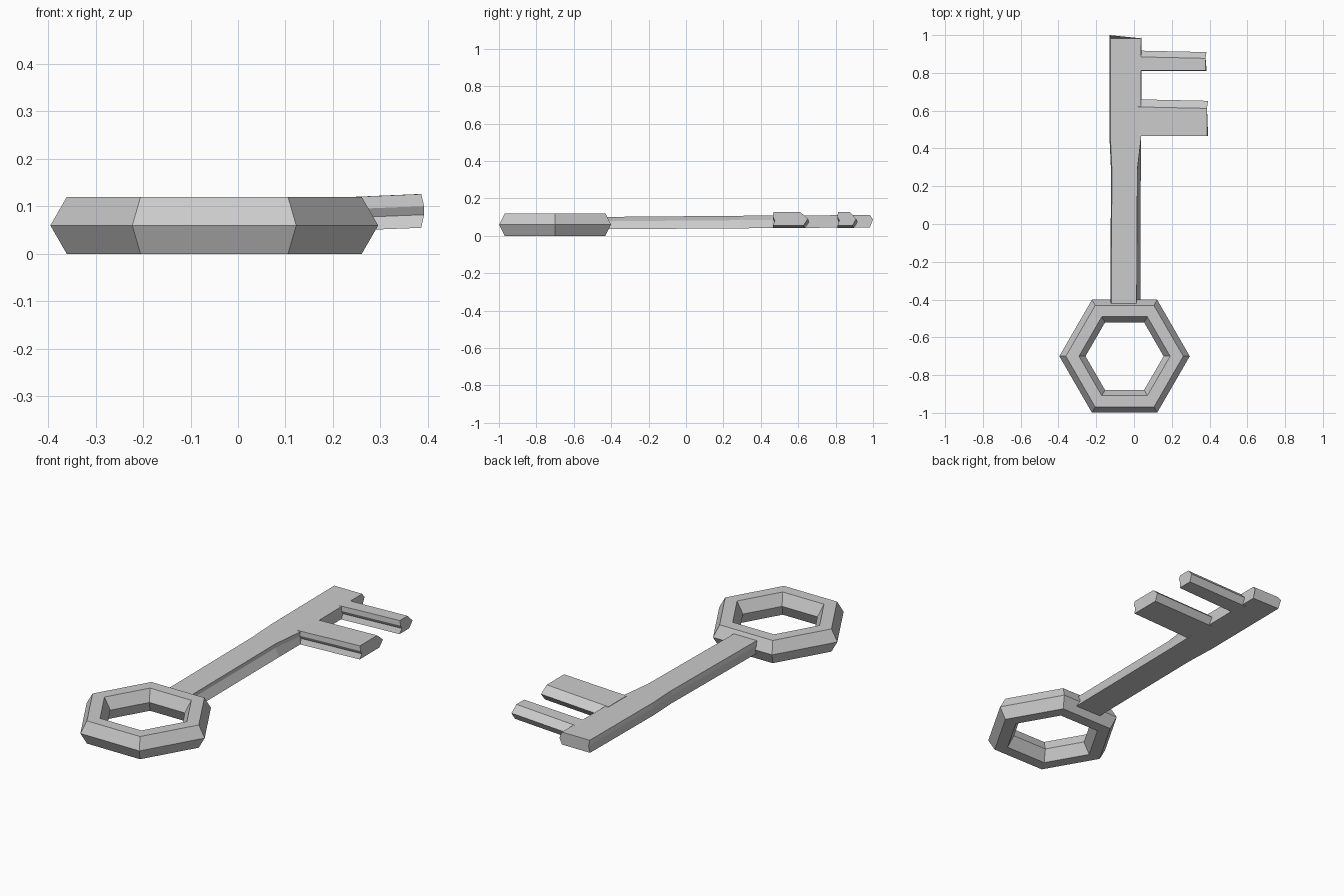
import bpy, bmesh, math

if "Cube" in bpy.data.objects:
    bpy.data.objects.remove(bpy.data.objects["Cube"])

steel = bpy.data.materials.new("grey steel")
steel.diffuse_color = (0.6, 0.6, 0.6, 1)
steel.use_nodes = True
steel.node_tree.nodes["Principled BSDF"].inputs["Base Color"].default_value = steel.diffuse_color


def loft(name, rings, closed=False):
    """Skin matching cross-sections, capped at the ends unless closed."""
    bm = bmesh.new()
    loops = [[bm.verts.new(p) for p in ring] for ring in rings]
    n = len(loops[0])
    pairs = list(zip(loops, loops[1:]))
    if closed:
        pairs.append((loops[-1], loops[0]))
    else:
        bm.faces.new(loops[0])
        bm.faces.new(loops[-1])
    for a, b in pairs:
        for i in range(n):
            j = (i + 1) % n
            bm.faces.new((a[i], a[j], b[j], b[i]))
    bmesh.ops.recalc_face_normals(bm, faces=bm.faces)
    mesh = bpy.data.meshes.new(name)
    bm.to_mesh(mesh)
    bm.free()
    mesh.materials.append(steel)
    obj = bpy.data.objects.new(name, mesh)
    bpy.context.collection.objects.link(obj)
    return obj


# Handle: six-sided ring with a six-sided section
R, r = 0.276, 0.0693
sixths = [k * math.pi / 3 for k in range(6)]
loft("handle_ring", [
    [(-0.05 + (R + r * math.cos(b)) * math.cos(a),
      -0.70 + (R + r * math.cos(b)) * math.sin(a),
      0.06 + r * math.sin(b)) for b in sixths] for a in sixths], closed=True)


# Shaft: slightly grooved right side, widening towards the teeth
def shaft_section(y, left, bottom_right, mid_right, top_right, z0, z1, y_mid=None):
    ym = y if y_mid is None else y_mid
    zm = (z0 + z1) / 2 + 0.01
    return [(left + 0.005, y, z1), (left, ym, zm), (left + 0.003, y, z0),
            (bottom_right, y, z0), (mid_right, ym, zm), (top_right, y, z1)]


loft("shaft", [
    shaft_section(-0.42, -0.125, 0.033, 0.010, 0.014, 0.035, 0.101),
    shaft_section(0.29, -0.122, 0.036, 0.016, 0.018, 0.040, 0.107),
    shaft_section(0.46, -0.130, 0.038, 0.036, 0.038, 0.041, 0.108),
    shaft_section(0.983, -0.130, 0.038, 0.040, 0.038, 0.045, 0.111, 1.0)])


# Teeth: grooved front, ridged back, rising a little towards the tip
def tooth(name, front, back, tip, slope):
    def section(x, z0, z1, bulge, inset):
        zm = (z0 + z1) / 2
        b = back - inset
        return [(x, front + 0.002, z1), (x, b - slope, z1),
                (x + bulge, b, zm), (x, b - slope * 0.6, z0),
                (x, front, z0), (x + bulge, front + 0.010, zm - 0.008),
                (x + bulge, front, zm + 0.010)]
    loft(name, [section(0.02, 0.041, 0.1105, 0, 0),
                section(tip, 0.055, 0.126, 0.006, 0.008)])


tooth("wide_tooth", 0.465, 0.66, 0.386, 0.04)
tooth("narrow_tooth", 0.81, 0.918, 0.378, 0.033)
